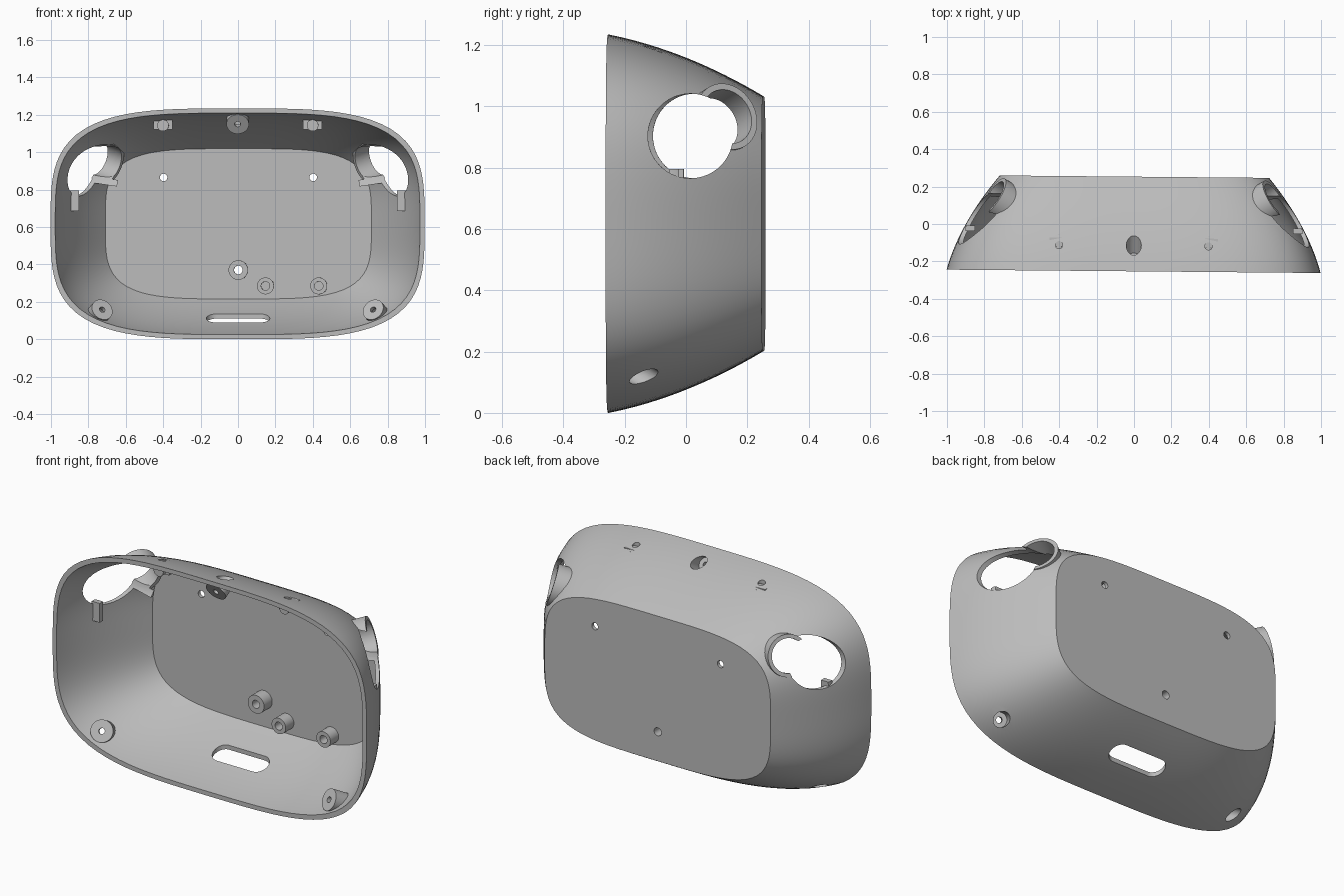
import bpy, bmesh, math
from mathutils import Vector, Matrix

if "Cube" in bpy.data.objects:
    bpy.data.objects.remove(bpy.data.objects["Cube"], do_unlink=True)

HALF = 0.253     # half depth
MID = 0.617      # height of the centre line
WALL = 0.025

grey = bpy.data.materials.new("plain grey")
grey.use_nodes = True
grey.diffuse_color = (0.5, 0.5, 0.5, 1)
grey.node_tree.nodes["Principled BSDF"].inputs["Base Color"].default_value = (0.5, 0.5, 0.5, 1)


def finish(bm, name):
    bmesh.ops.recalc_face_normals(bm, faces=bm.faces)
    mesh = bpy.data.meshes.new(name)
    bm.to_mesh(mesh)
    bm.free()
    obj = bpy.data.objects.new(name, mesh)
    bpy.context.collection.objects.link(obj)
    mesh.materials.append(grey)
    return obj


def section(y, inset, count=112):
    """Rounded outline that narrows and squares up towards the back."""
    t = (y + HALF) / (2 * HALF)
    s = 0.5 * t + 0.5 * t * t
    w, h, n = 1 - 0.28 * s - inset, MID - 0.202 * s - inset, 3.5 + 0.4 * t
    pts = []
    for i in range(count):
        a = 2 * math.pi * i / count
        c, d = math.cos(a), math.sin(a)
        r = (abs(c) ** n + abs(d) ** n) ** (-1 / n)
        pts.append((w * r * c, y, MID + h * r * d))
    return pts


def hull(name, inset, front, back, rows=16):
    """Closed solid lofted through the outlines."""
    bm = bmesh.new()
    rings = []
    for k in range(rows + 1):
        y = front + (back - front) * k / rows
        rings.append([bm.verts.new(p) for p in section(y, inset)])
    for a, b in zip(rings, rings[1:]):
        for i in range(len(a)):
            j = (i + 1) % len(a)
            bm.faces.new((a[i], a[j], b[j], b[i]))
    bm.faces.new(rings[0])
    bm.faces.new(rings[-1])
    return finish(bm, name)


def rod(name, start, end, radius, segments=40):
    start, end = Vector(start), Vector(end)
    axis = end - start
    turn = axis.to_track_quat('Z', 'Y').to_matrix().to_4x4()
    bm = bmesh.new()
    bmesh.ops.create_cone(bm, cap_ends=True, segments=segments, radius1=radius, radius2=radius,
                          depth=axis.length, matrix=Matrix.Translation((start + end) / 2) @ turn)
    return finish(bm, name)


def block(name, centre, size, turn=0):
    bm = bmesh.new()
    bmesh.ops.create_cube(bm, size=1, matrix=Matrix.Translation(centre)
                          @ Matrix.Rotation(turn, 4, 'Y') @ Matrix.Diagonal((*size, 1)))
    return finish(bm, name)


def combine(obj, other, operation='DIFFERENCE', keep=False):
    mod = obj.modifiers.new("cut", 'BOOLEAN')
    mod.operation, mod.solver, mod.object = operation, 'EXACT', other
    bpy.context.view_layer.objects.active = obj
    bpy.ops.object.modifier_apply(modifier=mod.name)
    if not keep:
        bpy.data.objects.remove(other, do_unlink=True)


# Hollow body, open at the front
shell = hull("shell", 0, -HALF, HALF)
combine(shell, hull("cavity", WALL, -HALF - 0.03, HALF - 0.02))
limit = hull("limit", 0.004, -HALF, HALF - 0.004)
limit.hide_render = True
parts = [shell]

# Tilted screw bosses with counterbores opening on the outside
bosses = [("top_boss", (0, -0.12, 1.195), (0, -0.85, -0.5))]
for side, sx in (("left", 1), ("right", -1)):
    bosses.append((side + "_bottom_boss", (sx * 0.76, -0.13, 0.118), (-sx * 0.4, -0.8, 0.45)))
for name, p, d in bosses:
    p, d = Vector(p), Vector(d).normalized()
    boss = rod(name, p - d * 0.1, p + d * 0.09, 0.06)
    combine(boss, limit, 'INTERSECT', True)
    bore = rod("bore", p - d * 0.15, p + d * 0.065, 0.04)
    combine(shell, bore, keep=True)
    combine(boss, bore)
    combine(boss, rod("screw_hole", p, p + d * 0.2, 0.016))
    parts.append(boss)

# Rounded slot through the underside
slot = rod("slot", (-0.115, 0.025, -0.1), (-0.115, 0.025, 0.3), 0.055)
combine(slot, rod("slot_end", (0.115, 0.025, -0.1), (0.115, 0.025, 0.3), 0.055), 'UNION')
combine(slot, block("slot_mid", (0, 0.025, 0.1), (0.23, 0.11, 0.4)), 'UNION')
combine(shell, slot)

# Posts on the back wall, the middle one drilled through
for name, x, z, r in (("centre_post", 0, 0.37, 0.052), ("inner_post", 0.145, 0.285, 0.045),
                      ("outer_post", 0.43, 0.285, 0.045)):
    post = rod(name, (x, 0.16, z), (x, HALF - 0.01, z), r)
    deep = 0.4 if x == 0 else 0.225
    drill = rod("drill", (x, 0.1, z), (x, deep, z), 0.023)
    if x == 0:
        combine(shell, drill, keep=True)
    combine(post, drill)
    parts.append(post)

for side, sx in (("left", 1), ("right", -1)):
    # Small holes in the back wall and the top
    combine(shell, rod("hole", (sx * 0.4, 0.1, 0.865), (sx * 0.4, 0.4, 0.865), 0.02))
    combine(shell, rod("hole", (sx * 0.4, -0.115, 1.1), (sx * 0.4, -0.115, 1.3), 0.02))
    # Clip under the top wall
    parts.append(rod(side + "_clip_pin", (sx * 0.4, -0.15, 1.143), (sx * 0.4, -0.06, 1.143), 0.031))
    parts.append(block(side + "_clip_base", (sx * 0.4, -0.1, 1.15), (0.1, 0.05, 0.06)))

    # Two overlapping round openings with a collar on the rear one
    c = Vector((sx * 0.735, 0.13, 0.96))
    d = Vector((sx * 0.8, 0.5, 0.3)).normalized()
    wide = rod("wide", (sx * 0.45, 0.022, 0.903), (sx * 1.2, 0.022, 0.903), 0.138, 64)
    narrow = rod("narrow", c - d * 0.13, c + d * 0.2, 0.092, 48)
    collar = rod(side + "_collar", c - d * 0.07, c + d * 0.022, 0.113, 48)
    for body in (shell, collar):
        combine(body, wide, keep=True)
        combine(body, narrow, keep=True)
    bracket = block(side + "_bracket", (sx * 0.72, 0.13, 0.845), (0.15, 0.05, 0.035), -sx * 0.15)
    combine(bracket, limit, 'INTERSECT', True)
    combine(bracket, wide)
    bpy.data.objects.remove(narrow, do_unlink=True)
    tab = block(side + "_tab", (sx * 0.875, -0.03, 0.74), (0.05, 0.03, 0.11))
    combine(tab, limit, 'INTERSECT', True)
    parts += [collar, bracket, tab]

bpy.data.objects.remove(limit, do_unlink=True)

# Slight turn of the whole body, then smooth shading with sharp edges
bpy.ops.object.select_all(action='DESELECT')
for obj in parts:
    obj.data.transform(Matrix.Rotation(-0.009, 4, 'Z'))
    obj.select_set(True)
bpy.context.view_layer.objects.active = shell
bpy.ops.object.shade_smooth_by_angle(angle=math.radians(30))
